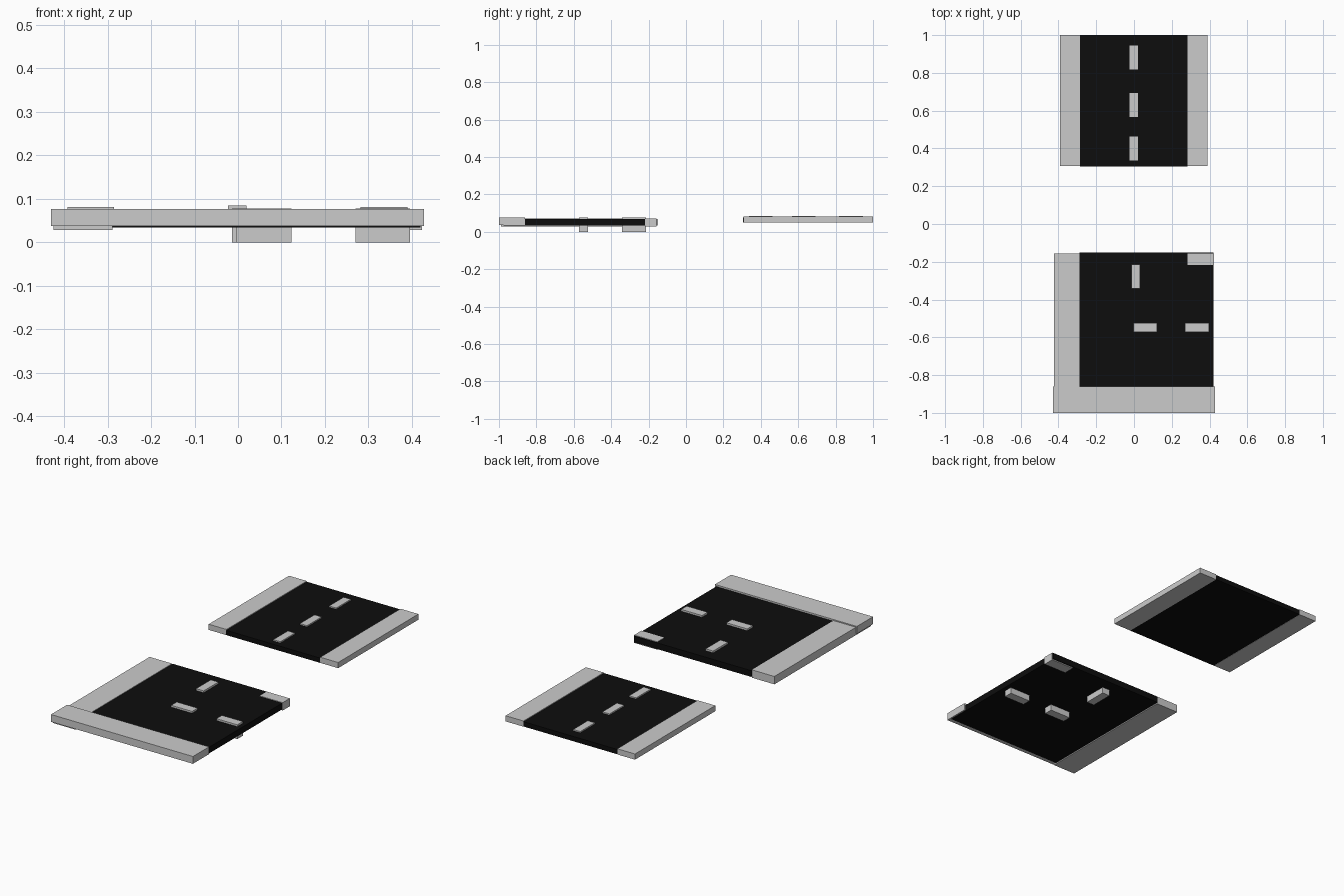
import bpy

if "Cube" in bpy.data.objects:
    bpy.data.objects.remove(bpy.data.objects["Cube"])

asphalt = bpy.data.materials.new("asphalt")
asphalt.diffuse_color = (0.004, 0.004, 0.004, 1)
asphalt.use_nodes = True
asphalt.node_tree.nodes["Principled BSDF"].inputs["Base Color"].default_value = asphalt.diffuse_color


def box(name, x, y, z, mat=None):
    """Box given by its (min, max) range on each axis."""
    bpy.ops.mesh.primitive_cube_add(
        size=1, location=[(a + b) / 2 for a, b in (x, y, z)])
    ob = bpy.context.object
    ob.name = name
    ob.scale = [b - a for a, b in (x, y, z)]
    bpy.ops.object.transform_apply(location=False, rotation=False, scale=True)
    if mat:
        ob.data.materials.append(mat)
    return ob


# Straight road tile
box("straight_road", (-0.285, 0.282), (0.305, 1.0), (0.051, 0.077), asphalt)
box("straight_sidewalk_left", (-0.392, -0.285), (0.307, 1.0), (0.05, 0.081))
box("straight_sidewalk_right", (0.282, 0.39), (0.307, 1.0), (0.05, 0.081))
for i, y in enumerate((0.4, 0.63, 0.882)):
    box(f"straight_dash_{i + 1}", (-0.023, 0.02), (y - 0.063, y + 0.063), (0.06, 0.084))

# Corner road tile
box("corner_road", (-0.288, 0.42), (-0.975, -0.152), (0.034, 0.068), asphalt)
box("corner_sidewalk_left", (-0.424, -0.288), (-0.99, -0.157), (0.028, 0.071))
box("corner_sidewalk_front", (-0.43, 0.428), (-1.0, -0.861), (0.037, 0.077))
box("corner_sidewalk_block", (0.284, 0.423), (-0.218, -0.157), (0.028, 0.071))

# Lane dashes of the corner, running through the slab down to the ground
box("corner_dash_back", (-0.014, 0.032), (-0.342, -0.215), (0, 0.078))
for i, x in enumerate((0.06, 0.333)):
    box(f"corner_dash_side_{i + 1}", (x - 0.063, x + 0.063), (-0.572, -0.524), (0, 0.078))
